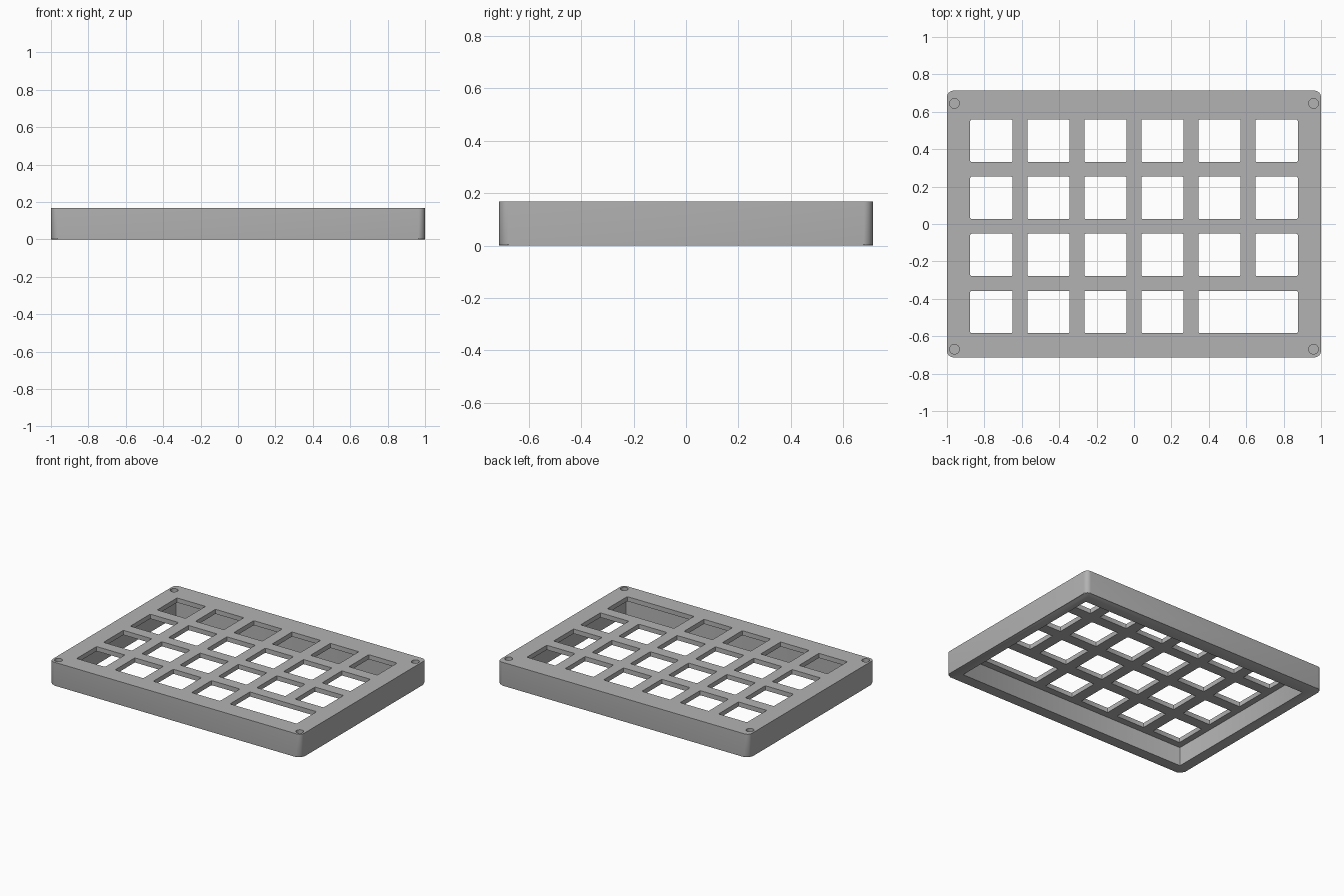
import bpy, bmesh, math

if "Cube" in bpy.data.objects:
    bpy.data.objects.remove(bpy.data.objects["Cube"], do_unlink=True)

# Overall sizes
WIDTH, DEPTH, HEIGHT = 2.0, 1.426, 0.168
PLATE = 0.033           # thickness of the top plate
PITCH, KEY = 0.305, 0.226
GRID_Y = -0.0125        # the key grid sits slightly towards the front

grey = bpy.data.materials.new("plain grey")
grey.use_nodes = True
GREY = (0.45, 0.45, 0.45, 1)
grey.diffuse_color = GREY
grey.node_tree.nodes["Principled BSDF"].inputs["Base Color"].default_value = GREY


def rounded_prism(bm, x0, x1, y0, y1, z0, z1, radius, steps=4):
    """Upright block with rounded corners; returns its bottom face."""
    points = []
    corners = [(x1 - radius, y1 - radius), (x0 + radius, y1 - radius),
               (x0 + radius, y0 + radius), (x1 - radius, y0 + radius)]
    for quarter, (cx, cy) in enumerate(corners):
        for i in range(steps + 1):
            a = (quarter + i / steps) * math.pi / 2
            points.append((cx + radius * math.cos(a), cy + radius * math.sin(a)))
    low = [bm.verts.new((x, y, z0)) for x, y in points]
    high = [bm.verts.new((x, y, z1)) for x, y in points]
    bottom = bm.faces.new(low[::-1])
    bm.faces.new(high)
    for i in range(len(points)):
        j = (i + 1) % len(points)
        bm.faces.new((low[i], low[j], high[j], high[i]))
    return bottom


def make_object(name, bm):
    mesh = bpy.data.meshes.new(name)
    bmesh.ops.recalc_face_normals(bm, faces=bm.faces)
    bm.to_mesh(mesh)
    bm.free()
    mesh.materials.append(grey)
    obj = bpy.data.objects.new(name, mesh)
    bpy.context.collection.objects.link(obj)
    return obj


# Case body with a small rounded lower edge
bm = bmesh.new()
base = rounded_prism(bm, -WIDTH / 2, WIDTH / 2, -DEPTH / 2, DEPTH / 2, 0, HEIGHT, 0.035, 6)
bmesh.ops.bevel(bm, geom=list(base.edges), offset=0.008, segments=2,
                profile=0.5, affect='EDGES')
case = make_object("keyboard_case", bm)

# Hollow underside
bm = bmesh.new()
rounded_prism(bm, -0.922, 0.922, -0.633, 0.61, -0.1, HEIGHT - PLATE, 0.006, 2)
cavity = make_object("cavity_cutter", bm)

# Key openings, the last one in the front row being wide
bm = bmesh.new()
for row in range(4):
    y = GRID_Y + (row - 1.5) * PITCH
    for column in range(5 if row == 0 else 6):
        x = (column - 2.5) * PITCH
        extra = PITCH if row == 0 and column == 4 else 0
        rounded_prism(bm, x - KEY / 2, x + KEY / 2 + extra, y - KEY / 2, y + KEY / 2,
                      HEIGHT - PLATE - 0.03, HEIGHT + 0.1, 0.006, 2)
keys = make_object("key_opening_cutter", bm)

# Blind screw holes in the corners
bm = bmesh.new()
for sx in (-1, 1):
    for sy in (-1, 1):
        x, y, r = sx * 0.96, GRID_Y + sy * 0.657, 0.026
        rounded_prism(bm, x - r, x + r, y - r, y + r, 0.05, HEIGHT + 0.1, r * 0.999, 6)
screws = make_object("screw_hole_cutter", bm)

# Cut the body and bake the result
for cutter in (cavity, keys, screws):
    cutter.hide_render = True
    cut = case.modifiers.new(cutter.name, 'BOOLEAN')
    cut.operation = 'DIFFERENCE'
    cut.solver = 'EXACT'
    cut.object = cutter
bpy.context.view_layer.update()
baked = bpy.data.meshes.new_from_object(case.evaluated_get(bpy.context.evaluated_depsgraph_get()))
case.modifiers.clear()
case.data = baked
for cutter in (cavity, keys, screws):
    bpy.data.objects.remove(cutter, do_unlink=True)

bpy.context.view_layer.objects.active = case
case.select_set(True)
bpy.ops.object.shade_smooth_by_angle(angle=math.radians(30))
